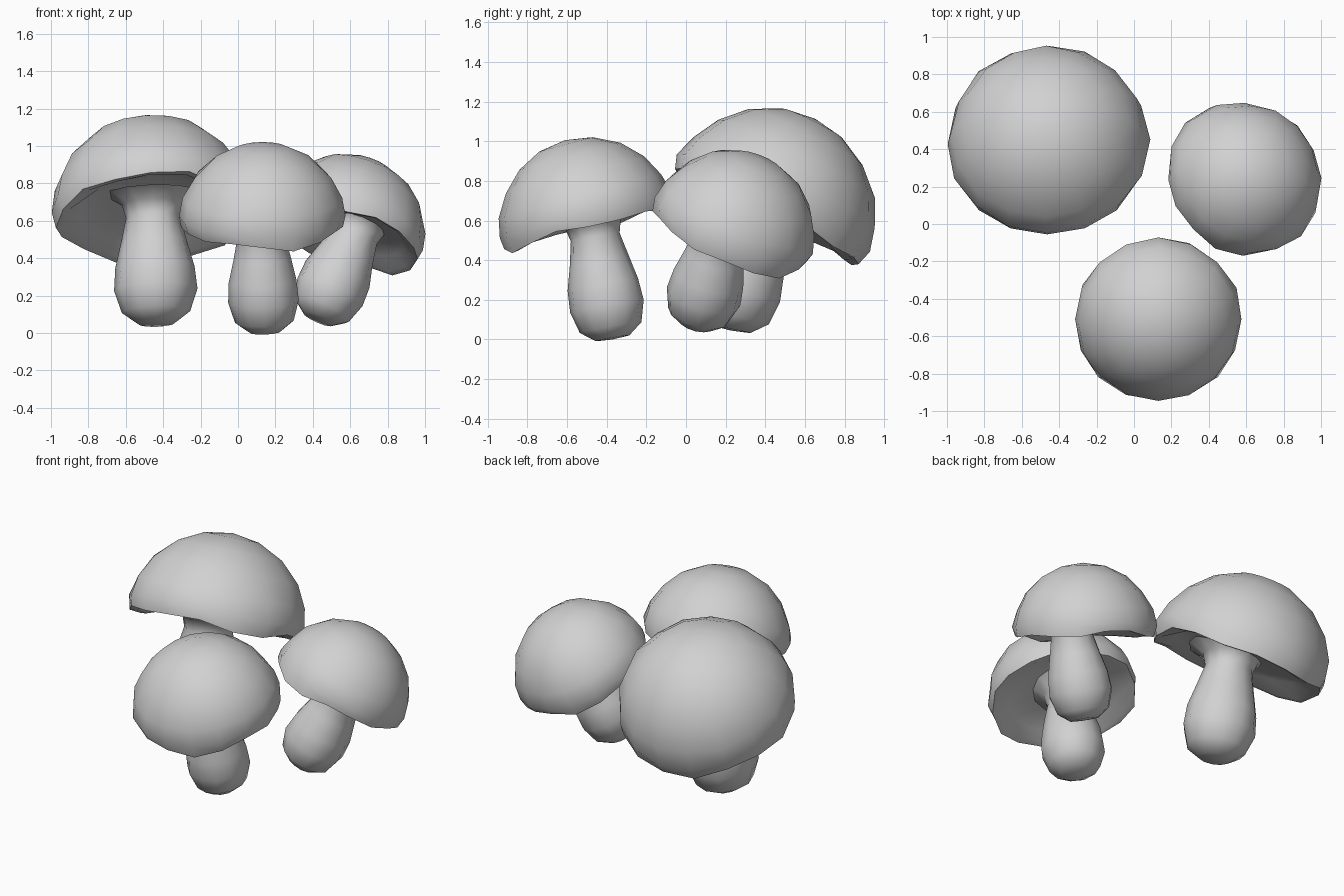
import bpy
import bmesh
import math
import random
from mathutils import Vector

random.seed(4)
cube = bpy.data.objects.get("Cube")
if cube:
    bpy.data.objects.remove(cube, do_unlink=True)

grey = bpy.data.materials.new("mushroom grey")
grey.use_nodes = True
colour = (0.64, 0.64, 0.64, 1)
grey.diffuse_color = colour
grey.node_tree.nodes["Principled BSDF"].inputs["Base Color"].default_value = colour


def lathe(name, profile, sides, origin, axis, jitter, shape=None):
    """Turn (radius, height) rings about a tilted axis, closed by a point at each end."""
    bm = bmesh.new()
    rings = []
    for i, (r, h) in enumerate(profile):
        if r == 0:
            rings.append([bm.verts.new((0, 0, h))])
            continue
        ring = []
        for k in range(sides):
            a = math.tau * k / sides
            scale, lift = shape(i, a) if shape else (1, 0)
            rr = r * scale * (1 + random.uniform(-jitter, jitter))
            ring.append(bm.verts.new((rr * math.cos(a), rr * math.sin(a), h + lift)))
        rings.append(ring)
    for low, high in zip(rings, rings[1:]):
        for k in range(sides):
            n = (k + 1) % sides
            if len(low) == 1:
                bm.faces.new((low[0], high[n], high[k]))
            elif len(high) == 1:
                bm.faces.new((low[k], low[n], high[0]))
            else:
                bm.faces.new((low[k], low[n], high[n], high[k]))
    turn = Vector((0, 0, 1)).rotation_difference(Vector(axis)).to_matrix().to_4x4()
    bm.transform(turn)
    bmesh.ops.recalc_face_normals(bm, faces=bm.faces)
    mesh = bpy.data.meshes.new(name)
    bm.to_mesh(mesh)
    bm.free()
    mesh.materials.append(grey)
    obj = bpy.data.objects.new(name, mesh)
    obj.location = origin
    bpy.context.collection.objects.link(obj)
    return obj


def make_cap(name, centre, radius, axis, phase, flatten):
    """Domed cap with a wavy rim, a shallow underside and a flattened uphill side."""
    profile = [(0, radius)]
    for deg in (18, 36, 54, 70, 83):
        t = math.radians(deg)
        profile.append((radius * 1.01 * math.sin(t), radius * math.cos(t)))
    rim = len(profile)
    profile += [(radius * r, radius * h) for r, h in
                ((0.97, -0.02), (0.9, -0.01), (0.74, 0.08), (0.45, 0.12), (0, 0.14))]
    uphill = math.atan2(-axis[1], -axis[0])

    def shape(i, a):
        strength = {rim - 1: 0.3, rim: 1, rim + 1: 1}.get(i, 0)
        lift = strength * radius * (0.03 * math.sin(3 * a + phase) + 0.03 * math.sin(5 * a + 2 * phase))
        squeeze = flatten * max(0, math.cos(a - uphill)) * min(1, i / 4)
        return 1 - squeeze, lift

    return lathe(name, profile, 16, centre, axis, 0.015, shape)


def make_stem(name, bottom, top, radius):
    """Bulbous stem that narrows upward, then flares into the cap."""
    axis = Vector(top) - Vector(bottom)
    shape = ((0, 0), (0.45, 0.01), (0.82, 0.1), (1, 0.28), (0.95, 0.46),
             (0.8, 0.66), (0.66, 0.86), (0.75, 0.97), (1.2, 1.05), (0, 1.1))
    profile = [(radius * r, axis.length * h) for r, h in shape]
    return lathe(name, profile, 12, bottom, axis, 0.02)


# Cap centre, radius, cap axis, wave phase, uphill flattening, stem ends, stem radius
mushrooms = {
    "large": ((-0.455, 0.41, 0.63), 0.542, (-0.08, 0.5, 1), 0.6, 0.01,
              (-0.435, 0.225, 0.045), (-0.455, 0.355, 0.71), 0.22),
    "front": ((0.13, -0.495, 0.575), 0.446, (0, -0.27, 1), 2.0, 0,
              (0.145, -0.37, 0.0), (0.12, -0.475, 0.6), 0.19),
    "side": ((0.568, 0.218, 0.53), 0.43, (0.36, 0.4, 1), 3.6, 0.04,
             (0.425, 0.05, 0.07), (0.66, 0.19, 0.6), 0.192),
}
parts = []
for label, (centre, radius, axis, phase, flatten, bottom, top, stem_radius) in mushrooms.items():
    parts.append(make_cap(label + "_cap", centre, radius, axis, phase, flatten))
    parts.append(make_stem(label + "_stem", bottom, top, stem_radius))

# Smooth shading with a crisp rim
bpy.ops.object.select_all(action="DESELECT")
for obj in parts:
    obj.select_set(True)
bpy.context.view_layer.objects.active = parts[0]
bpy.ops.object.shade_smooth_by_angle(angle=math.radians(60))
